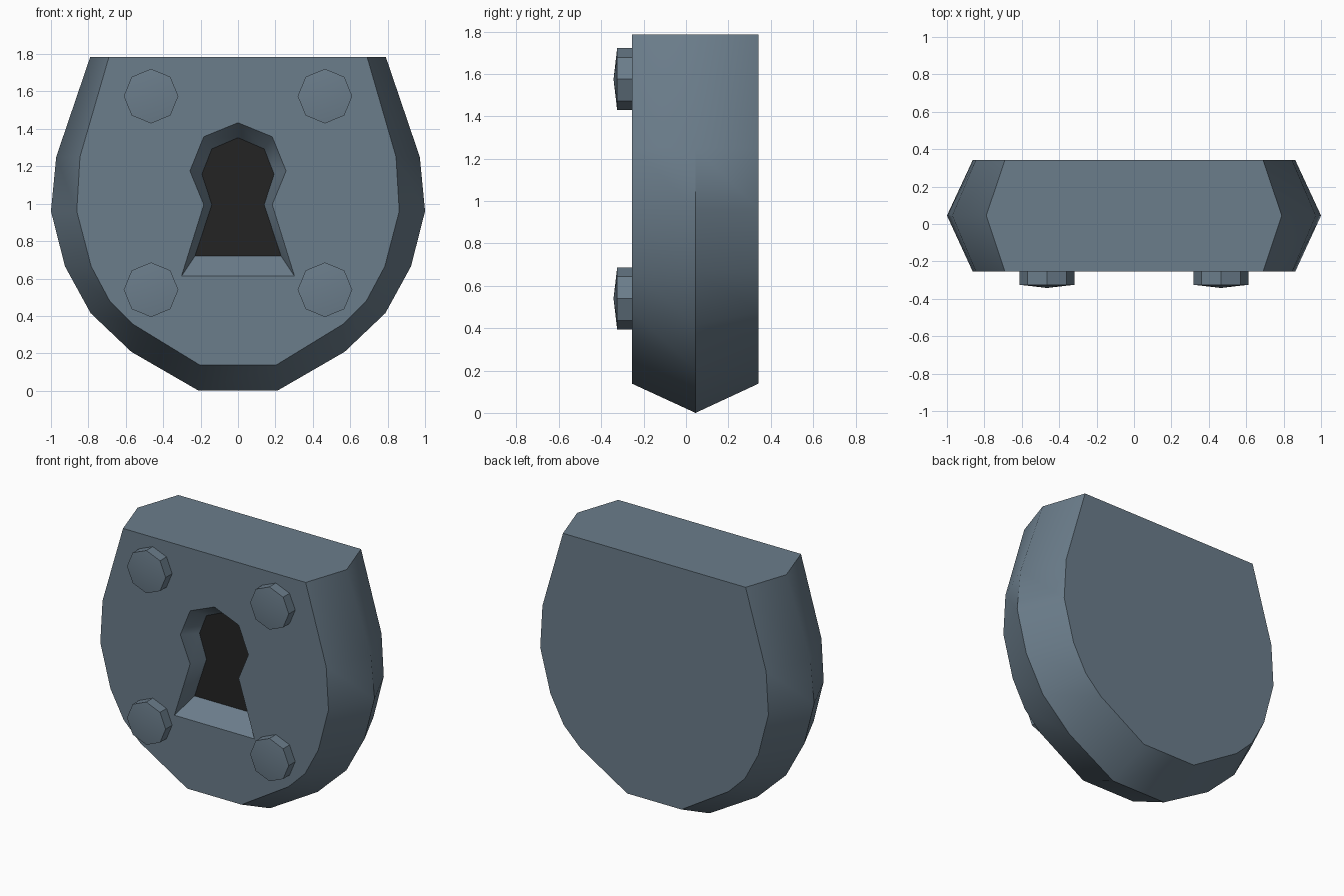
import bpy, bmesh, math
from mathutils import Matrix

if "Cube" in bpy.data.objects:
    bpy.data.objects.remove(bpy.data.objects["Cube"])


def material(name, rgb):
    m = bpy.data.materials.new(name)
    m.diffuse_color = (*rgb, 1)
    m.use_nodes = True
    m.node_tree.nodes["Principled BSDF"].inputs["Base Color"].default_value = m.diffuse_color
    return m


steel = material("blue grey steel", (0.147, 0.205, 0.258))
dark = material("keyhole black", (0.017, 0.017, 0.017))


def finish(bm, name, mats):
    me = bpy.data.meshes.new(name)
    bm.to_mesh(me)
    bm.free()
    for m in mats:
        me.materials.append(m)
    ob = bpy.data.objects.new(name, me)
    bpy.context.collection.objects.link(ob)
    bpy.ops.object.select_all(action='DESELECT')
    ob.select_set(True)
    bpy.context.view_layer.objects.active = ob
    bpy.ops.object.shade_smooth_by_angle(angle=math.radians(40))
    return ob


def mirrored(half):
    """Close a right-half outline by mirroring it across x = 0."""
    return half + [(-x, z) for x, z in reversed(half) if x > 0]


def ring(bm, pts, y):
    return [bm.verts.new((x, y, z)) for x, z in pts]


def bridge(bm, a, b):
    n = len(a)
    for i in range(n):
        j = (i + 1) % n
        bm.faces.new((a[i], a[j], b[j], b[i]))


def loop_edges(bm, r):
    return [bm.edges.get((r[i - 1], r[i])) for i in range(len(r))]


FRONT, MID, BACK, FLOOR = -0.255, 0.045, 0.342, -0.14
face_outline = mirrored([(0.69, 1.785), (0.845, 1.25), (0.862, 0.96), (0.785, 0.665),
                         (0.685, 0.478), (0.56, 0.355), (0.205, 0.138)])
ridge_outline = mirrored([(0.79, 1.785), (0.972, 1.25), (1.0, 0.96), (0.925, 0.665),
                          (0.788, 0.415), (0.57, 0.208), (0.21, 0.0)])
keyhole_rim = mirrored([(0, 1.433), (0.183, 1.358), (0.257, 1.175), (0.183, 0.995), (0.302, 0.613)])
keyhole_floor = mirrored([(0, 1.353), (0.14, 1.293), (0.193, 1.158), (0.14, 0.995), (0.23, 0.72)])

# lock body with a ridge around its side and a tapered keyhole recess
bm = bmesh.new()
front = ring(bm, face_outline, FRONT)
ridge = ring(bm, ridge_outline, MID)
back = ring(bm, face_outline, BACK)
rim = ring(bm, keyhole_rim, FRONT)
floor = ring(bm, keyhole_floor, FLOOR)
bridge(bm, front, ridge)
bridge(bm, ridge, back)
bridge(bm, rim, floor)
bm.faces.new(back)
bm.faces.new(floor).material_index = 1
bmesh.ops.triangle_fill(bm, use_beauty=True, normal=(0, -1, 0),
                        edges=loop_edges(bm, front) + loop_edges(bm, rim))
bmesh.ops.recalc_face_normals(bm, faces=bm.faces[:])
finish(bm, "lock_body", [steel, dark])

# four octagonal bolts with shallow pointed heads
for side, x in (("left", -0.465), ("right", 0.465)):
    for level, z in (("lower", 0.54), ("upper", 1.575)):
        bm = bmesh.new()
        octagon = [(x + 0.146 * math.sin(k * math.pi / 4), z + 0.146 * math.cos(k * math.pi / 4))
                   for k in range(8)]
        base = ring(bm, octagon, FRONT + 0.01)
        head = ring(bm, octagon, -0.325)
        tip = bm.verts.new((x, -0.342, z))
        bridge(bm, base, head)
        bm.faces.new(base)
        for k in range(8):
            bm.faces.new((head[k], head[(k + 1) % 8], tip))
        bmesh.ops.recalc_face_normals(bm, faces=bm.faces[:])
        finish(bm, f"bolt_{level}_{side}", [steel])
